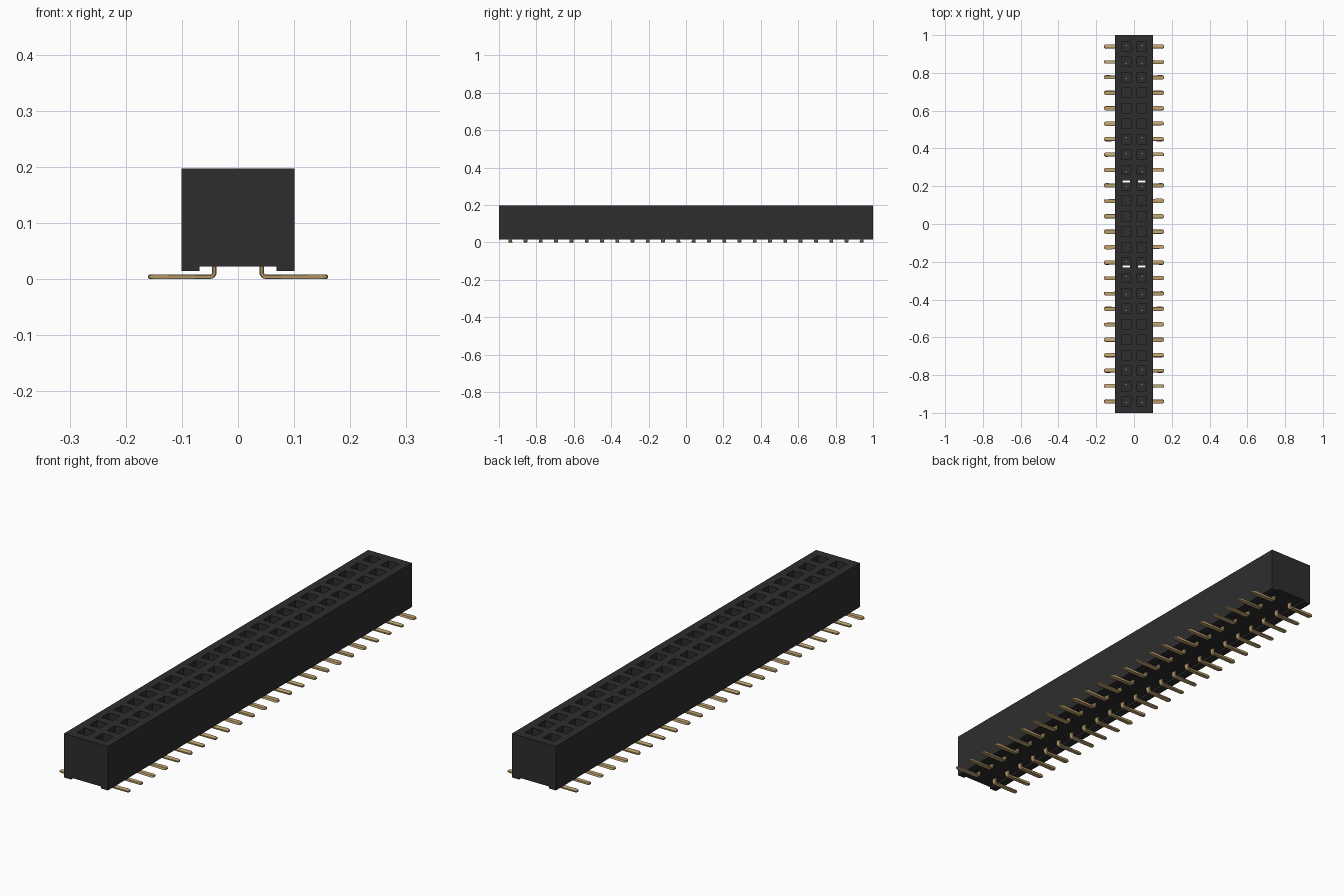
import bpy, bmesh, math
from mathutils import Vector

old = bpy.data.objects.get("Cube")
if old:
    bpy.data.objects.remove(old, do_unlink=True)

ROWS = 24
PITCH = 0.0817
COL = 0.042          # column distance from the centre line
HOLE = 0.05          # socket opening
FLOOR = 0.05         # socket floor height
row_ys = [(i - (ROWS - 1) / 2) * PITCH for i in range(ROWS)]


def material(name, rgb, rough):
    m = bpy.data.materials.new(name)
    m.use_nodes = True
    m.diffuse_color = (*rgb, 1)
    node = next(n for n in m.node_tree.nodes if n.type == "BSDF_PRINCIPLED")
    node.inputs["Base Color"].default_value = (*rgb, 1)
    node.inputs["Roughness"].default_value = rough
    return m


def make_object(name, bm, mat):
    bmesh.ops.recalc_face_normals(bm, faces=bm.faces[:])
    mesh = bpy.data.meshes.new(name)
    bm.to_mesh(mesh)
    bm.free()
    mesh.materials.append(mat)
    ob = bpy.data.objects.new(name, mesh)
    bpy.context.collection.objects.link(ob)
    return ob


def add_box(bm, lo, hi):
    lo, hi = Vector(lo), Vector(hi)
    verts = bmesh.ops.create_cube(bm, size=1)["verts"]
    for v in verts:
        v.co = (lo + hi) / 2 + v.co * (hi - lo)


def add_prism(bm, outline, y0, y1):
    """Extrude an x/z outline along y; returns its vertices."""
    ring = [bm.verts.new((x, y0, z)) for x, z in outline]
    face = bm.faces.new(ring)
    extruded = bmesh.ops.extrude_face_region(bm, geom=[face])["geom"]
    far = [g for g in extruded if isinstance(g, bmesh.types.BMVert)]
    for v in far:
        v.co.y = y1
    return ring + far


def apply_modifier(ob, mod):
    bpy.ops.object.select_all(action="DESELECT")
    bpy.context.view_layer.objects.active = ob
    ob.select_set(True)
    bpy.ops.object.modifier_apply(modifier=mod.name)


black = material("black plastic", (0.027, 0.027, 0.028), 0.6)
gold = material("pale gold metal", (0.55, 0.39, 0.17), 0.4)

# Housing with a standoff rail along each lower edge
half = [(0.101, 0.197), (0.101, 0.014), (0.069, 0.014), (0.069, 0.022)]
bm = bmesh.new()
add_prism(bm, half + [(-x, z) for x, z in reversed(half)], -1, 1)
housing = make_object("housing", bm, black)

# Square sockets, plus narrow through slots in two of the rows
wells, slots = bmesh.new(), bmesh.new()
for side in (-1, 1):
    x = side * COL
    for y in row_ys:
        h = HOLE / 2
        add_box(wells, (x - h, y - h, FLOOR), (x + h, y + h, 0.3))
    for end in (-1, 1):
        y = end * 0.225
        add_box(slots, (x - 0.02, y - 0.004, -0.1), (x + 0.02, y + 0.004, 0.1))

for name, cutter_bm in (("socket_cutter", wells), ("slot_cutter", slots)):
    cutter = make_object(name, cutter_bm, black)
    cutter.hide_render = True
    mod = housing.modifiers.new("cut", "BOOLEAN")
    mod.operation = "DIFFERENCE"
    mod.solver = "EXACT"
    mod.object = cutter
    apply_modifier(housing, mod)
    bpy.data.objects.remove(cutter, do_unlink=True)


# Bent surface-mount legs
def arc(radius):
    angles = [math.radians(270 - 22.5 * i) for i in range(5)]
    return [(0.05 + radius * math.cos(a), 0.012 + radius * math.sin(a))
            for a in angles]


leg = [(0.16, 0), (0.15, 0)] + arc(0.012) + [(0.038, FLOOR)]
leg += [(0.046, FLOOR)] + arc(0.004)[::-1] + [(0.15, 0.008), (0.16, 0.008)]
bm = bmesh.new()
for side in (-1, 1):
    for y in row_ys:
        verts = add_prism(bm, [(side * x, z) for x, z in leg],
                          y - 0.01, y + 0.01)
        for v in verts:
            if abs(v.co.x) > 0.155:       # narrowed tip
                v.co.y = y + (v.co.y - y) * 0.6
legs = make_object("legs", bm, gold)
bevel = legs.modifiers.new("soft edges", "BEVEL")
bevel.width = 0.0018
bevel.segments = 1
bevel.limit_method = "ANGLE"
bevel.angle_limit = math.radians(50)
apply_modifier(legs, bevel)
bpy.ops.object.shade_smooth_by_angle(angle=math.radians(30))

# Pairs of contact prongs inside the sockets
bm = bmesh.new()
for side in (-1, 1):
    x = side * COL
    for y in row_ys:
        for offset in (-0.007, 0.007):
            c = y + offset
            add_box(bm, (x - 0.008, c - 0.003, FLOOR - 0.005),
                    (x + 0.008, c + 0.003, 0.12))
make_object("contacts", bm, gold)
